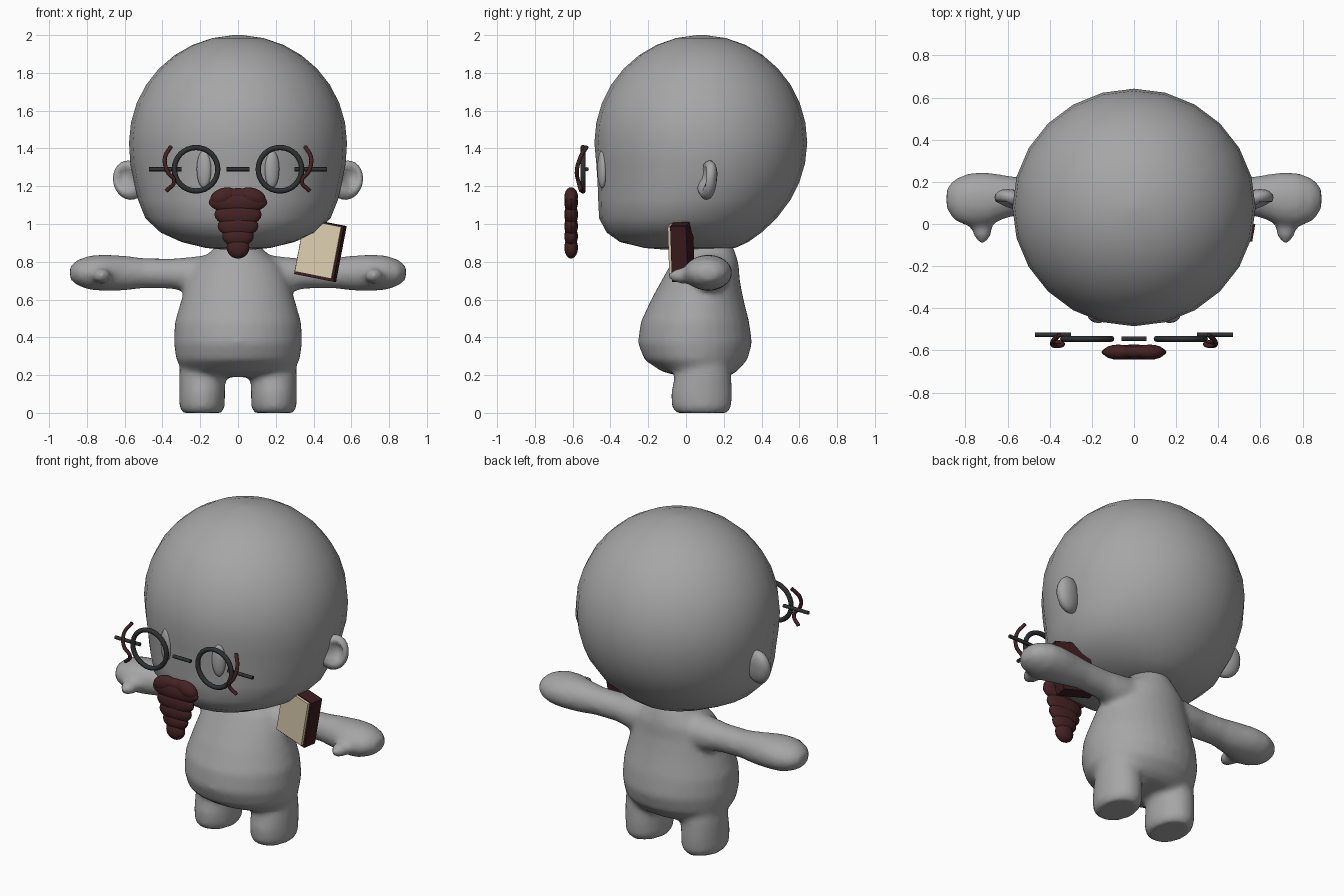
import bpy, bmesh, math
from mathutils import Matrix, Vector, Euler

if "Cube" in bpy.data.objects:
    bpy.data.objects.remove(bpy.data.objects["Cube"])


def material(name, rgb):
    m = bpy.data.materials.new(name)
    m.diffuse_color = (*rgb, 1)
    m.use_nodes = True
    m.node_tree.nodes["Principled BSDF"].inputs["Base Color"].default_value = m.diffuse_color
    return m


GREY = material("clay grey", (0.38, 0.38, 0.38))
BROWN = material("dark red brown", (0.06, 0.016, 0.017))
COVER = material("cover maroon", (0.045, 0.011, 0.014))
CREAM = material("page cream", (0.72, 0.62, 0.43))
FRAME = material("frame charcoal", (0.028, 0.03, 0.032))


def finish(bm, name, mat, angle=40):
    """Turn a bmesh into a named, coloured object, smooth below the angle."""
    bmesh.ops.recalc_face_normals(bm, faces=bm.faces)
    me = bpy.data.meshes.new(name)
    bm.to_mesh(me)
    bm.free()
    me.materials.append(mat)
    for p in me.polygons:
        p.use_smooth = angle > 0
    if angle:
        me.set_sharp_from_angle(angle=math.radians(angle))
    ob = bpy.data.objects.new(name, me)
    bpy.context.collection.objects.link(ob)
    return ob


def loft(bm, rings, n, place):
    """Skin elliptic rings (t, centre_a, radius_a, centre_b, radius_b)."""
    loops = []
    for t, ca, ra, cb, rb in rings:
        loops.append([bm.verts.new(place(t, ca + ra * math.cos(k * math.tau / n),
                                         cb + rb * math.sin(k * math.tau / n)))
                      for k in range(n)])
    for a, b in zip(loops, loops[1:]):
        for k in range(n):
            j = (k + 1) % n
            bm.faces.new((a[k], a[j], b[j], b[k]))
    bm.faces.new(loops[0])
    bm.faces.new(loops[-1])


def upright(rows, cx=0):
    """Rows of (z, half width, front y, back y) to rings."""
    return [(z, cx, w, (f + b) / 2, (b - f) / 2) for z, w, f, b in rows]


def on_z(t, a, b):
    return (a, b, t)


def ball(bm, centre, radii, rot=(0, 0, 0), u=18, v=12):
    m = Matrix.LocRotScale(Vector(centre), Euler(rot), Vector(radii))
    return bmesh.ops.create_uvsphere(bm, u_segments=u, v_segments=v, radius=1, matrix=m)["verts"]


def tube(name, points, radius, mat):
    """Round tube along a smooth path."""
    cu = bpy.data.curves.new(name, 'CURVE')
    cu.dimensions = '3D'
    cu.bevel_depth, cu.bevel_resolution, cu.resolution_u = radius, 2, 6
    cu.use_fill_caps = True
    sp = cu.splines.new('BEZIER')
    sp.bezier_points.add(len(points) - 1)
    for bp, p in zip(sp.bezier_points, points):
        bp.co = p
        bp.handle_left_type = bp.handle_right_type = 'AUTO'
    cu.materials.append(mat)
    ob = bpy.data.objects.new(name, cu)
    bpy.context.collection.objects.link(ob)


# Head: jaw profile below, sphere dome above
jaw = [(0.865, 0.08, -0.12, 0.14), (0.873, 0.17, -0.22, 0.26), (0.905, 0.30, -0.35, 0.33),
       (0.955, 0.41, -0.42, 0.40), (1.03, 0.49, -0.46, 0.48), (1.13, 0.53, -0.465, 0.555),
       (1.22, 0.55, -0.468, 0.60), (1.32, 0.57, -0.475, 0.63)]
for k in range(9):
    e = math.radians(k * 10.9)
    r = math.cos(e)
    jaw.append((1.43 + 0.57 * math.sin(e), 0.577 * r, 0.08 - 0.565 * r, 0.08 + 0.562 * r))
bm = bmesh.new()
loft(bm, upright(jaw + [(2.0, 0.01, 0.07, 0.09)]), 24, on_z)
finish(bm, "head", GREY)

# Body: torso, legs, arms and thumbs fused into one soft skin
torso = [(0.19, 0.22, -0.02, 0.22), (0.22, 0.29, -0.13, 0.27), (0.28, 0.327, -0.22, 0.325),
         (0.37, 0.34, -0.255, 0.35), (0.48, 0.335, -0.24, 0.335), (0.60, 0.30, -0.185, 0.305),
         (0.70, 0.27, -0.13, 0.285), (0.78, 0.235, -0.085, 0.28), (0.84, 0.16, -0.04, 0.265),
         (0.90, 0.10, 0.0, 0.24)]
leg = [(0.0, 0.105, -0.055, 0.22), (0.03, 0.12, -0.075, 0.24), (0.1, 0.122, -0.08, 0.245),
       (0.2, 0.122, -0.06, 0.24), (0.35, 0.11, -0.03, 0.22)]
arm = [(0.12, 0.12, 0.11, 0.73, 0.11), (0.25, 0.125, 0.10, 0.73, 0.096),
       (0.35, 0.13, 0.085, 0.737, 0.08), (0.50, 0.135, 0.082, 0.74, 0.08),
       (0.60, 0.13, 0.10, 0.74, 0.092), (0.70, 0.118, 0.128, 0.742, 0.096),
       (0.78, 0.115, 0.128, 0.742, 0.092), (0.85, 0.115, 0.10, 0.742, 0.068),
       (0.89, 0.12, 0.05, 0.742, 0.035)]
bm = bmesh.new()
loft(bm, upright(torso), 32, on_z)
for s in (-1, 1):
    loft(bm, upright(leg, s * 0.19), 24, on_z)
    loft(bm, arm, 24, lambda t, a, b, s=s: (s * t, a, b))
    ball(bm, (s * 0.72, -0.015, 0.725), (0.048, 0.08, 0.042))
body = finish(bm, "body", GREY, 180)
rm = body.modifiers.new("fuse", 'REMESH')
rm.mode, rm.voxel_size, rm.use_smooth_shade = 'VOXEL', 0.018, True
sm = body.modifiers.new("soften", 'SMOOTH')
sm.factor, sm.iterations = 0.5, 6

for s, side in ((-1, "right"), (1, "left")):
    # Ear: flap with a hollow pressed into its front
    bm = bmesh.new()
    c = Vector((s * 0.575, 0.11, 1.232))
    for v in ball(bm, c, (0.088, 0.05, 0.105), (0, s * 0.25, s * 0.25)):
        d = math.hypot((v.co.x - c.x - s * 0.02) / 0.055, (v.co.z - c.z - 0.01) / 0.07)
        if v.co.y < c.y and d < 1:
            v.co.y += 0.065 * (1 - d * d)
        if v.co.z > c.z:
            v.co.y += 0.15 * (v.co.z - c.z)
    finish(bm, side + "_ear", GREY, 70)

    # Eye: raised upright oval
    bm = bmesh.new()
    ball(bm, (s * 0.18, -0.444, 1.29), (0.04, 0.024, 0.10), (0, 0, s * 0.3))
    finish(bm, side + "_eye", GREY, 70)

    # Round spectacle rim
    bpy.ops.mesh.primitive_torus_add(location=(s * 0.222, -0.545, 1.29),
                                     rotation=(math.pi / 2, 0, 0), major_radius=0.115,
                                     minor_radius=0.014, major_segments=32, minor_segments=8)
    rim = bpy.context.object
    rim.name = side + "_rim"
    rim.data.materials.append(FRAME)
    bpy.ops.object.shade_smooth()

    # Side bar and the curled strand around it
    tube(side + "_side_bar", [(s * 0.30, -0.525, 1.29), (s * 0.47, -0.525, 1.29)], 0.011, FRAME)
    tube(side + "_curl", [(s * 0.355, -0.525, 1.41), (s * 0.387, -0.56, 1.35),
                          (s * 0.375, -0.578, 1.28), (s * 0.338, -0.57, 1.225),
                          (s * 0.38, -0.555, 1.175)], 0.011, BROWN)

tube("bridge", [(-0.06, -0.545, 1.29), (0.06, -0.545, 1.29)], 0.011, FRAME)

# Beard: overlapping flattened tiers narrowing downward, two lobes on top
bm = bmesh.new()
for z, w, h in ((1.115, 0.155, 0.06), (1.05, 0.125, 0.065), (0.99, 0.108, 0.06),
                (0.935, 0.083, 0.055), (0.875, 0.06, 0.058)):
    ball(bm, (0, -0.608, z), (w, 0.036, h), u=20)
for s in (-1, 1):
    ball(bm, (s * 0.075, -0.608, 1.145), (0.075, 0.036, 0.046), (0, s * 0.3, 0))
ball(bm, (0, -0.608, 1.155), (0.10, 0.03, 0.035))
finish(bm, "beard", BROWN)


# Book: dark case with a pale page block on its front
def slab(name, size, offset, mat):
    place = Matrix.LocRotScale(Vector((0.435, -0.025, 0.862)),
                               Euler((0, math.radians(11), math.radians(-10))), None)
    b = bmesh.new()
    bmesh.ops.create_cube(b, size=1, matrix=place @ Matrix.LocRotScale(
        Vector(offset), None, Vector(size)))
    finish(b, name, mat, 0)


slab("book_case", (0.215, 0.085, 0.30), (0, 0.006, 0), COVER)
slab("book_pages", (0.20, 0.02, 0.28), (-0.004, -0.042, 0.004), CREAM)
